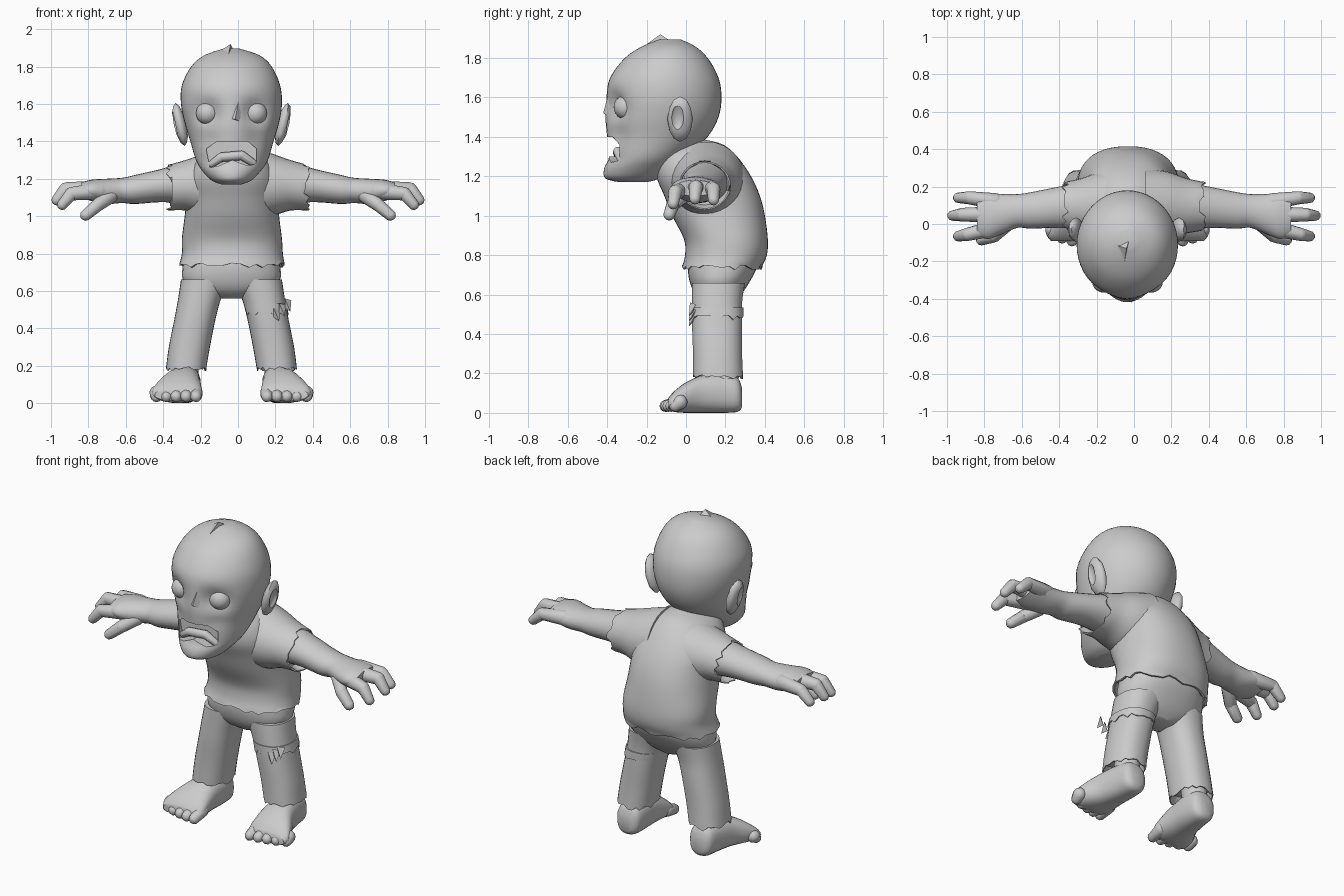
import bpy, bmesh, math, random
from mathutils import Vector

random.seed(4)
if "Cube" in bpy.data.objects:
    bpy.data.objects.remove(bpy.data.objects["Cube"])

MID = -.035  # body centre line
GREY = (.6, .6, .6, 1)
clay = bpy.data.materials.new("plain grey")
clay.use_nodes = True
clay.diffuse_color = GREY
clay.node_tree.nodes["Principled BSDF"].inputs["Base Color"].default_value = GREY


def finish(name, bm, angle=40):
    bmesh.ops.recalc_face_normals(bm, faces=bm.faces)
    mesh = bpy.data.meshes.new(name)
    bm.to_mesh(mesh)
    bm.free()
    obj = bpy.data.objects.new(name, mesh)
    bpy.context.collection.objects.link(obj)
    mesh.materials.append(clay)
    smooth(obj, angle)
    return obj


def smooth(obj, angle=40):
    bpy.ops.object.select_all(action='DESELECT')
    obj.select_set(True)
    bpy.context.view_layer.objects.active = obj
    bpy.ops.object.shade_smooth_by_angle(angle=math.radians(angle))


def spline(rings, steps):
    """Smoothly interpolate ring bounds."""
    rows = [Vector(r) for r in rings]
    out = []
    for i in range(len(rows) - 1):
        a, b = rows[max(i - 1, 0)], rows[i]
        c, d = rows[i + 1], rows[min(i + 2, len(rows) - 1)]
        for k in range(steps):
            t = k / steps
            out.append(b + (c - a) * (t / 2) + (a * 2 - b * 5 + c * 4 - d) * (t * t / 2)
                       + (b * 3 - a - c * 3 + d) * (t ** 3 / 2))
    return out + [rows[-1]]


def loft(name, rings, axis='z', n=32, steps=4, power=2, rag=0, warp=None, place=None):
    """Rings are (position, low, high, low, high); rag tears the first rim."""
    order = {'x': (1, 2, 0), 'y': (0, 2, 1), 'z': (0, 1, 2)}[axis]
    rows = [(r, 1, 0) for r in spline(rings, steps)]
    tear = [0] * n
    if rag:
        inward = math.copysign(.05, rings[1][0] - rings[0][0])
        rows = [(rows[0][0], .8, inward), (rows[0][0], .95, 0)] + rows
        tear = [rag * random.choice((-1, -.3, .2, .6)) for _ in range(n)]
    bm = bmesh.new()
    loops = []
    for index, (r, scale, shift) in enumerate(rows):
        loop = []
        for j in range(n):
            ang = math.tau * j / n
            u, v = (math.copysign(abs(f) ** (2 / power), f) for f in (math.cos(ang), math.sin(ang)))
            co = Vector()
            co[order[0]] = (r[1] + r[2]) / 2 + (r[2] - r[1]) / 2 * u * scale
            co[order[1]] = (r[3] + r[4]) / 2 + (r[4] - r[3]) / 2 * v * scale
            co[order[2]] = r[0] + shift + (tear[j] if index < 3 else 0)
            co = warp(co) if warp else co
            loop.append(bm.verts.new(place(co) if place else co))
        loops.append(loop)
    for a, b in zip(loops, loops[1:]):
        for j in range(n):
            bm.faces.new((a[j], a[j - 1], b[j - 1], b[j]))
    bm.faces.new(loops[0])
    bm.faces.new(loops[-1])
    return finish(name, bm)


def sphere_points(detail):
    bm = bmesh.new()
    bmesh.ops.create_icosphere(bm, subdivisions=detail, radius=1)
    points = [v.co.copy() for v in bm.verts]
    bm.free()
    return points


def add_hull(bm, points):
    """Wrap points in a convex skin and add it to bm."""
    part = bmesh.new()
    for p in points:
        part.verts.new(p)
    bmesh.ops.convex_hull(part, input=list(part.verts))
    part.verts.index_update()
    corners = {v.index: bm.verts.new(v.co) for v in part.verts if v.link_faces}
    for f in part.faces:
        bm.faces.new([corners[v.index] for v in f.verts])
    part.free()


def digits(name, paths, place=lambda p: p):
    """Fingers or toes: chains of hulls around balls (x, y, z, radius)."""
    unit = sphere_points(2)
    bm = bmesh.new()
    for path in paths:
        for pair in zip(path, path[1:]):
            add_hull(bm, [place(p * r + Vector((x, y, z))) for x, y, z, r in pair for p in unit])
    return finish(name, bm)


def hull(name, points):
    bm = bmesh.new()
    add_hull(bm, points)
    return finish(name, bm, 20)


def ball(name, centre, size, detail=3, lean=0):
    bm = bmesh.new()
    bmesh.ops.create_icosphere(bm, subdivisions=detail, radius=1)
    for v in bm.verts:
        p = Vector([a * b for a, b in zip(v.co, size)])
        v.co = p + Vector(centre) + Vector((lean * p.z, 0, 0))
    return finish(name, bm)


def cut(target, cutter):
    mod = target.modifiers.new("cut", 'BOOLEAN')
    mod.operation, mod.object = 'DIFFERENCE', cutter
    bpy.context.view_layer.objects.active = target
    bpy.ops.object.modifier_apply(modifier="cut")
    bpy.data.objects.remove(cutter)
    smooth(target)


# Head with sunken eye sockets and cheeks
def face(p):
    if p.y < -.15:
        for side in (-1, 1):
            dx = p.x - MID - side * .125
            p.y += .055 * math.exp(-(dx * dx + (p.z - 1.55) ** 2) / .0045)
            p.y += .02 * math.exp(-(dx * dx + (p.z - 1.42) ** 2) / .003)
    return p


head = loft("head", [
    (1.17, -.09, .02, -.34, -.2), (1.19, -.14, .07, -.41, -.13), (1.24, -.19, .12, -.415, -.06),
    (1.3, -.225, .16, -.39, 0), (1.4, -.255, .19, -.4, .11), (1.5, -.285, .22, -.41, .165),
    (1.6, -.305, .235, -.405, .18), (1.7, -.3, .225, -.385, .165), (1.8, -.25, .18, -.31, .11),
    (1.86, -.18, .115, -.22, .045), (1.895, -.08, .01, -.13, -.03)], n=48, warp=face)

# Open frowning mouth with a bent lower lip
outline = [(-.17, 1.36), (-.11, 1.4), (.05, 1.4), (.1, 1.36), (.1, 1.28), (.05, 1.27),
           (-.03, 1.3), (-.1, 1.27), (-.15, 1.26)]
bm = bmesh.new()
near, far = ([bm.verts.new((x, y, z)) for x, z in outline] for y in (-.5, -.32))
bm.faces.new(near)
bm.faces.new(far)
for j in range(len(outline)):
    bm.faces.new((near[j], near[j - 1], far[j - 1], far[j]))
cut(head, finish("mouth_cutter", bm))
digits("lower_teeth", [[(-.14, -.33, 1.28, .02), (-.09, -.345, 1.315, .025),
                        (.02, -.345, 1.325, .025), (.08, -.33, 1.285, .02)]])

# Nose stump, scalp tears, eyes and ears
hull("nose", [(.01, -.385, 1.65), (-.06, -.385, 1.52), (-.015, -.42, 1.52),
              (.02, -.385, 1.5), (-.02, -.37, 1.58)])
hull("scalp_tear", [(-.11, -.11, 1.875), (-.04, -.13, 1.92), (-.02, -.07, 1.88), (-.05, -.2, 1.87)])
hull("scalp_flap", [(-.04, -.31, 1.79), (.04, -.31, 1.76), (0, -.33, 1.77), (-.02, -.25, 1.83)])
for side, word in ((1, "left"), (-1, "right")):
    ball(word + "_eye", (MID + side * .128, -.305, 1.55), (.062, .062, .062))
    ear = ball(word + "_ear", (MID + side * .275, -.03, 1.49), (.035, .065, .115), 2, side * .22)
    cut(ear, ball("ear_cutter", (MID + side * .315, -.045, 1.5), (.025, .035, .07), 2, side * .22))

# Shirt with a bulging chest, hunched back and torn hem
shirt = loft("shirt", [
    (.74, -.315, .25, -.02, .385), (.8, -.3, .24, -.005, .41), (.88, -.3, .235, -.01, .415),
    (1, -.285, .22, -.07, .4), (1.1, -.275, .215, -.11, .375), (1.2, -.27, .21, -.15, .33),
    (1.3, -.22, .16, -.15, .26), (1.36, -.14, .08, -.1, .19), (1.385, -.05, 0, 0, .1)],
    n=44, power=2.3, rag=.014)

# Pelvis under the shirt
loft("pelvis", [(.56, -.11, .04, .1, .24), (.6, -.24, .17, .05, .28), (.66, -.295, .225, .02, .32),
                (.74, -.295, .225, .01, .36), (.82, -.28, .21, .03, .36)], power=2.3)

for side, word in ((1, "left"), (-1, "right")):
    flip = lambda p, s=side: Vector((p.x * s, p.y, p.z))
    around = lambda p, s=side: Vector((MID + p.x * s, p.y, p.z))

    # Arm, hand and torn sleeve
    loft(word + "_arm", [
        (.1, -.05, .25, 1.03, 1.34), (.25, -.03, .23, 1.06, 1.3), (.4, -.02, .2, 1.075, 1.255),
        (.55, -.025, .17, 1.065, 1.22), (.62, -.02, .16, 1.07, 1.205), (.7, -.05, .16, 1.065, 1.2),
        (.78, -.08, .165, 1.08, 1.195), (.84, -.06, .15, 1.1, 1.18)], 'x', 24, place=flip)
    loft(word + "_sleeve", [
        (.37, -.035, .225, 1.03, 1.275), (.28, -.05, .245, 1.03, 1.3),
        (.18, -.07, .28, 1, 1.335), (.06, -.08, .3, .98, 1.375)], 'x', 28, rag=.022, place=flip)
    digits(word + "_fingers", [
        [(.74, .12, 1.14, .045), (.88, .14, 1.135, .035), (.94, .14, 1.08, .028)],
        [(.74, .05, 1.145, .045), (.92, .05, 1.145, .036), (.97, .045, 1.085, .028)],
        [(.74, -.02, 1.135, .045), (.89, -.055, 1.12, .036), (.94, -.065, 1.06, .028)],
        [(.68, 0, 1.11, .04), (.75, -.065, 1.06, .035), (.815, -.085, 1.005, .03)]], flip)

    # Trouser leg with a torn cuff
    loft(word + "_trouser_leg", [
        (.185, .135, .35, .035, .29), (.3, .115, .335, .035, .285), (.45, .085, .305, .03, .285),
        (.56, .055, .285, .03, .285), (.66, .01, .27, .03, .3)], n=30, power=2.3, rag=.014, place=around)

    # Foot, ankle and toes
    loft(word + "_foot", [
        (.285, .21, .29, .03, .12), (.26, .175, .32, .005, .18), (.18, .165, .335, 0, .2),
        (.08, .165, .36, 0, .19), (0, .16, .4, 0, .155), (-.06, .16, .425, .005, .11),
        (-.09, .19, .41, .015, .075)], 'y', 24, power=2.4, place=around)
    loft(word + "_ankle", [(.08, .18, .32, .12, .27), (.3, .17, .3, .1, .26)], n=20, place=around)
    digits(word + "_toes", [[(.19 + .053 * i, -.03, .055, .038), (.19 + .053 * i, tip, .035, .03)]
                            for i, tip in enumerate((-.105, -.1, -.09, -.075, -.055))], around)

# Ripped knee band and loose flaps
loft("knee_tear", [(.485, .04, .27, .024, .291), (.535, .03, .26, .024, .291)],
     n=30, steps=2, power=2.3, rag=.014)
for k in range(3):
    x, z = .19 + .03 * k, .46 + .025 * k
    hull("knee_flap", [(x, .035, z), (x + .03, .015, z - .02), (x + .035, .05, z + .04), (x, .02, z + .05)])

# Tear in the back of the shirt at the left shoulder
cut(shirt, hull("shoulder_cutter", [
    (x, y + d, z + d) for d in (0, .1)
    for x, y, z in ((.1, .26, 1.22), (.16, .23, 1.2), (.12, .21, 1.3), (.17, .18, 1.28))]))
